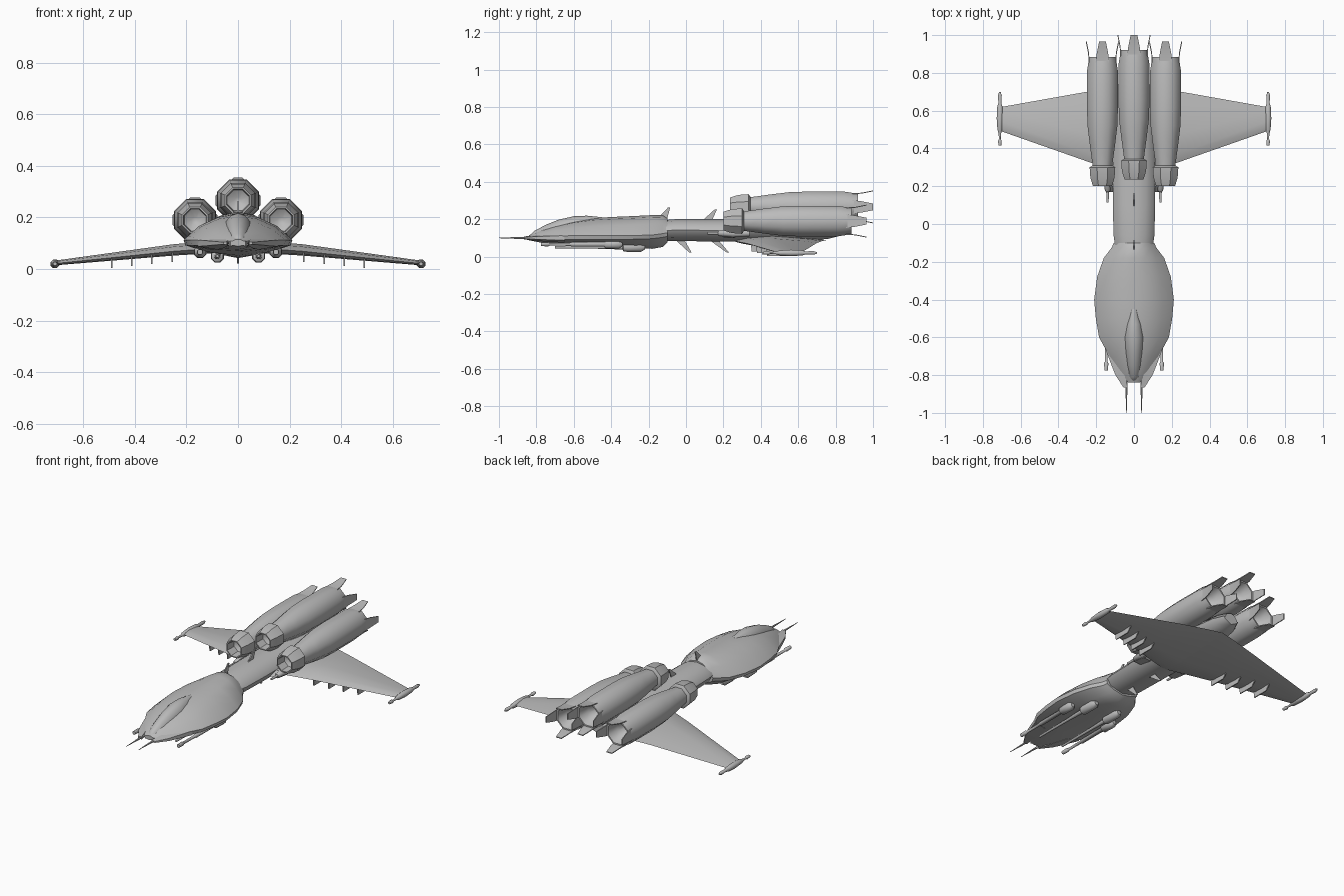
import bpy, bmesh, math
from mathutils import Vector

grey = bpy.data.materials.new("hull grey")
grey.diffuse_color = (0.5, 0.5, 0.5, 1)


def loft(name, rings, angle=50):
    """Skin a list of equal-length closed rings and cap both ends."""
    bm = bmesh.new()
    rows = [[bm.verts.new(p) for p in r] for r in rings]
    n = len(rows[0])
    for a, b in zip(rows, rows[1:]):
        for i in range(n):
            j = (i + 1) % n
            bm.faces.new((a[i], a[j], b[j], b[i]))
    bm.faces.new(rows[0])
    bm.faces.new(rows[-1][::-1])
    bmesh.ops.recalc_face_normals(bm, faces=bm.faces)
    me = bpy.data.meshes.new(name)
    bm.to_mesh(me)
    bm.free()
    me.materials.append(grey)
    ob = bpy.data.objects.new(name, me)
    bpy.context.collection.objects.link(ob)
    bpy.context.view_layer.objects.active = ob
    ob.select_set(True)
    bpy.ops.object.shade_smooth_by_angle(angle=math.radians(angle))
    ob.select_set(False)
    return ob


def lathe(name, x, z, profile, sides=8, angle=50):
    """Revolve (y, radius) pairs around a lengthwise axis."""
    turn = math.pi / sides
    k = 1 / math.cos(turn)
    return loft(name, [[(x + r * k * math.cos(turn * (2 * i + 1)), y,
                         z + r * k * math.sin(turn * (2 * i + 1)))
                        for i in range(sides)] for y, r in profile], angle)


def mirrored(half):
    """Close a half section listed from top centre to bottom centre."""
    return half + [(-x, y, z) for x, y, z in half[-2:0:-1]]


# Forward hull: y, half width, edge height, top, bottom
hull = [(-0.84, 0.030, 0.100, 0.115, 0.088), (-0.78, 0.075, 0.102, 0.140, 0.076),
        (-0.70, 0.130, 0.103, 0.165, 0.070), (-0.60, 0.185, 0.104, 0.190, 0.065),
        (-0.50, 0.202, 0.104, 0.205, 0.060), (-0.40, 0.211, 0.104, 0.212, 0.052),
        (-0.28, 0.195, 0.105, 0.217, 0.045), (-0.18, 0.160, 0.108, 0.222, 0.042),
        (-0.125, 0.118, 0.115, 0.222, 0.052), (-0.10, 0.108, 0.120, 0.205, 0.075)]
loft("forward_hull", [mirrored([
    (0, y, t), (0.36 * w, y, t - 0.10 * (t - e)), (0.72 * w, y, e + 0.58 * (t - e)),
    (w, y, e + 0.008), (w * 0.97, y, e - 0.012), (0.6 * w, y, e - 0.7 * (e - b)),
    (0, y, b)]) for y, w, e, t, b in hull], 40)

# Canopy
canopy = [(-0.84, 0.012, 0.095, 0.110), (-0.81, 0.030, 0.095, 0.138),
          (-0.75, 0.043, 0.10, 0.170), (-0.68, 0.050, 0.12, 0.198),
          (-0.60, 0.056, 0.14, 0.216), (-0.53, 0.046, 0.15, 0.219),
          (-0.45, 0.022, 0.17, 0.211)]
loft("canopy", [mirrored([(0, y, t), (0.5 * w, y, t - 0.12 * (t - b)),
                          (0.88 * w, y, t - 0.45 * (t - b)), (w, y, b), (0, y, b - 0.005)])
                for y, w, b, t in canopy])

# Neck and rear body
body = [(-0.12, 0.100, 0.085, 0.195), (-0.06, 0.108, 0.083, 0.200),
        (0.10, 0.112, 0.082, 0.200), (0.30, 0.112, 0.080, 0.200),
        (0.60, 0.105, 0.080, 0.200), (0.76, 0.080, 0.095, 0.190), (0.82, 0.05, 0.11, 0.18)]
loft("neck_body", [mirrored([(0, y, t), (0.55 * w, y, t - 0.012), (0.9 * w, y, t - 0.04),
                             (w, y, (t + b) / 2), (0.8 * w, y, b + 0.02), (0, y, b)])
                   for y, w, b, t in body])


# Engines with hollow intakes, hollow exhausts and four rear petals
def engine(tag, x, z, y0, y1, yend):
    lathe(tag + "_intake", x, z, [(y0 + 0.08, 0.012), (y0 + 0.06, 0.040), (y0, 0.044),
                                  (y0, 0.050), (y0 + 0.045, 0.064), (y0 + 0.10, 0.068),
                                  (y0 + 0.11, 0.052)], angle=40)
    lathe(tag + "_nacelle", x, z, [(y0 + 0.09, 0.050), (y0 + 0.14, 0.056),
                                   (y0 + 0.22, 0.067), (y0 + 0.32, 0.079),
                                   (y0 + 0.42, 0.082), (y1 - 0.07, 0.081), (y1, 0.070),
                                   (y1, 0.062), (y1 - 0.06, 0.045), (y1 - 0.10, 0.01)])
    for k in range(4):
        c, s = round(math.cos(k * math.pi / 2)), round(math.sin(k * math.pi / 2))
        rings = []
        for y, r, w in ((y1 - 0.03, 0.073, 0.036), (y1 + 0.02, 0.076, 0.030),
                        (yend, 0.088, 0.018)):
            rings.append([(x + c * q - s * p, y, z + s * q + c * p) for p, q in
                          ((-w, r), (w, r), (w, r - 0.005), (-w, r - 0.005))])
        loft(f"{tag}_petal_{k}", rings, 30)


engine("center_engine", 0, 0.266, 0.235, 0.92, 1.0)

for s, side in ((1, "right"), (-1, "left")):
    engine(side + "_engine", s * 0.167, 0.19, 0.20, 0.885, 0.965)

    # Tapered wing: x, leading y, trailing y, edge z, thickness
    rings = []
    for x, a, b, z, t in ((0, 0.25, 0.75, 0.088, 0.046), (0.10, 0.28, 0.73, 0.084, 0.046),
                          (0.25, 0.332, 0.70, 0.073, 0.042), (0.70, 0.49, 0.62, 0.024, 0.018)):
        c = b - a
        rings.append([(s * x, a, z - 0.1 * t), (s * x, a + 0.12 * c, z + 0.32 * t),
                      (s * x, a + 0.4 * c, z + 0.55 * t), (s * x, a + 0.8 * c, z + 0.25 * t),
                      (s * x, b, z), (s * x, a + 0.8 * c, z - 0.32 * t),
                      (s * x, a + 0.3 * c, z - 0.5 * t), (s * x, a + 0.1 * c, z - 0.4 * t)])
    loft(side + "_wing", rings, 35)

    # Wing tip pod
    lathe(side + "_tip_pod", s * 0.71, 0.020,
          [(0.415, 0.007), (0.44, 0.010), (0.45, 0.005), (0.48, 0.007), (0.50, 0.013),
           (0.56, 0.017), (0.62, 0.014), (0.64, 0.008), (0.68, 0.010), (0.70, 0.004)])

    # Fences below the leading edge
    for i, x in enumerate((0.255, 0.335, 0.412, 0.49)):
        y, z = 0.33 + 0.35 * (x - 0.25), 0.055 - 0.1 * (x - 0.25)
        loft(f"{side}_wing_fence_{i}",
             [[(s * x + d, y + 0.015, z + 0.012), (s * x + d, y + 0.02, z - 0.028),
               (s * x + d, y + 0.12, z - 0.028), (s * x + d, y + 0.15, z + 0.012)]
              for d in (-0.003, 0.003)], 30)

    # Nose prongs and spikes
    loft(side + "_nose_prong",
         [[(s * a, y, 0.1 + h), (s * b, y, 0.1 + h * 0.5), (s * b, y, 0.1 - h * 0.5),
           (s * a, y, 0.1 - h)]
          for y, a, b, h in ((-0.65, 0.08, 0.155, 0.025), (-0.74, 0.06, 0.122, 0.020),
                             (-0.80, 0.05, 0.098, 0.015), (-0.865, 0.033, 0.056, 0.008))], 30)
    lathe(side + "_nose_spike", s * 0.04, 0.10, [(-1.0, 0.0012), (-0.85, 0.006), (-0.78, 0.006)], 6)

    # Guns and pods under the forward hull
    lathe(side + "_outer_gun", s * 0.147, 0.066,
          [(-0.775, 0.010), (-0.735, 0.011), (-0.73, 0.007), (-0.62, 0.008), (-0.61, 0.012),
           (-0.44, 0.012), (-0.43, 0.022), (-0.36, 0.024), (-0.34, 0.012)])
    lathe(side + "_inner_gun", s * 0.08, 0.050,
          [(-0.70, 0.006), (-0.45, 0.008), (-0.34, 0.012), (-0.335, 0.022),
           (-0.31, 0.025), (-0.24, 0.024), (-0.22, 0.012)])

    # Small guns below the side intakes
    lathe(side + "_body_gun", s * 0.14, 0.125,
          [(0.115, 0.006), (0.17, 0.007), (0.175, 0.014), (0.25, 0.022), (0.34, 0.016)])
    loft(side + "_gun_bracket", [[(s * x, 0.17, 0.11), (s * x, 0.25, 0.10), (s * x, 0.30, 0.14),
                                  (s * x, 0.20, 0.14)] for x in (0.09, 0.145)], 30)

# Swept blade antennas on the centre line: base front, base back, base z, tip y, tip z
for i, (a, b, z, ty, tz) in enumerate(((-0.15, -0.10, 0.205, -0.085, 0.262),
                                       (0.09, 0.14, 0.195, 0.165, 0.252),
                                       (-0.06, -0.01, 0.092, 0.03, 0.022),
                                       (0.12, 0.17, 0.092, 0.23, 0.022))):
    loft(f"antenna_{i}", [[(d, a, z), (d, b, z), (d, ty, tz), (d, ty - 0.012, tz)]
                          for d in (-0.003, 0.003)], 30)
